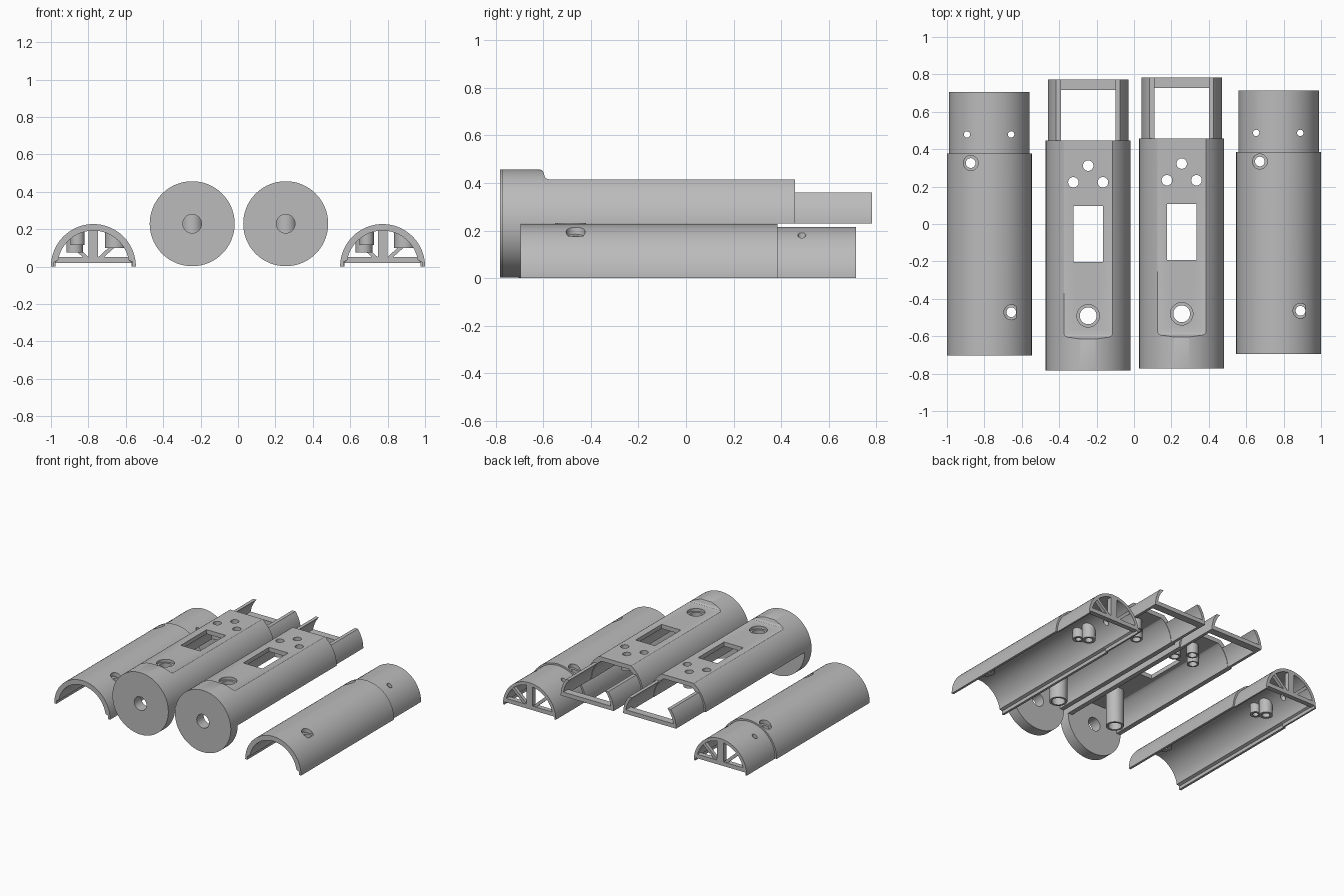
import bpy, bmesh, math
from mathutils import Vector

if "Cube" in bpy.data.objects:
    bpy.data.objects.remove(bpy.data.objects["Cube"])

GREY = bpy.data.materials.new("plastic_grey")
GREY.diffuse_color = (0.5, 0.5, 0.5, 1)
GREY.use_nodes = True
GREY.node_tree.nodes["Principled BSDF"].inputs["Base Color"].default_value = GREY.diffuse_color
R, R_IN, R_STEP = 0.227, 0.192, 0.215   # outer, inner and stepped-down radius
ZC = 0.229                              # height of the tube axis


def prism(name, pts, lo, hi, axis="y", at=(0, 0, 0)):
    """Extrude a 2D outline along y (outline x,z), x (outline y,z) or z (outline x,y)."""
    put = {"y": lambda a, b, t: (a, t, b), "x": lambda a, b, t: (t, a, b),
           "z": lambda a, b, t: (a, b, t)}[axis]
    bm = bmesh.new()
    rings = [[bm.verts.new(Vector(put(a, b, t)) + Vector(at)) for a, b in pts] for t in (lo, hi)]
    n = len(pts)
    bm.faces.new(rings[0])
    bm.faces.new(rings[1][::-1])
    for i in range(n):
        j = (i + 1) % n
        bm.faces.new((rings[0][i], rings[1][i], rings[1][j], rings[0][j]))
    bmesh.ops.recalc_face_normals(bm, faces=bm.faces)
    me = bpy.data.meshes.new(name)
    bm.to_mesh(me)
    bm.free()
    me.materials.append(GREY)
    ob = bpy.data.objects.new(name, me)
    bpy.context.collection.objects.link(ob)
    return ob


def arc(r, a0=0, a1=180, n=56):
    return [(r * math.cos(math.radians(a0 + (a1 - a0) * i / n)),
             r * math.sin(math.radians(a0 + (a1 - a0) * i / n))) for i in range(n + 1)]


def circle(r, n=32):
    return arc(r, 0, 360, n)[:-1]


def box(name, x0, x1, y0, y1, z0, z1, at):
    return prism(name, [(x0, z0), (x1, z0), (x1, z1), (x0, z1)], y0, y1, "y", at)


def drill(name, x, y, r, z0, z1, at):
    return prism(name, [(x + a, y + b) for a, b in circle(r)], z0, z1, "z", at)


def boolean(ob, tools, op="DIFFERENCE"):
    """Apply boolean tools to a part and remove the tools."""
    for t in tools:
        m = ob.modifiers.new("cut", "BOOLEAN")
        m.operation, m.object, m.solver = op, t, "EXACT"
        deps = bpy.context.evaluated_depsgraph_get()
        me = bpy.data.meshes.new_from_object(ob.evaluated_get(deps))
        ob.modifiers.clear()
        ob.data = me
        bpy.data.objects.remove(t)
    return ob


def boss(name, x, y, r, bore, z0, at, core):
    """Hollow screw post trimmed to the underside of its shell."""
    ob = drill(name, x, y, r, z0, 0.3, at)
    boolean(ob, [prism("core", core, -0.75, 0.7, "y", at)], "INTERSECT")
    return boolean(ob, [drill("bore", x, y, bore, -0.5, 0.6, at)])


def shell_outline(r, r_in):
    """Half ring with a thinned lip along each lower edge."""
    lip = 0.21 if r > 0.22 else 0.203
    inner = [p for p in arc(r_in) if p[1] > 0.025][::-1]
    return arc(r) + [(-lip, 0), (-lip, 0.025)] + inner + [(lip, 0.025), (lip, 0)]


def cover(side, at):
    # Main half shell and narrower plug end
    main = prism(side + "_cover", shell_outline(R, R_IN), -0.70, 0.38, "y", at)
    plug = prism(side + "_cover_plug", shell_outline(R_STEP, R_IN), 0.38, 0.71, "y", at)
    for x, y in ((-0.10, 0.33), (0.117, -0.468)):
        boolean(main, [drill("hole", x, y, 0.026, -0.1, 0.4, at),
                       drill("counterbore", x, y, 0.04, 0.175, 0.4, at)])
    boolean(plug, [drill("hole", x, 0.483, 0.017, 0.1, 0.4, at) for x in (-0.12, 0.116)])
    # Screw posts
    core = arc(0.2)
    boss(side + "_rear_post", -0.10, 0.33, 0.045, 0.026, 0.075, at, core)
    boss(side + "_rear_pin", -0.085, 0.24, 0.038, 0.02, 0.115, at, core)
    boss(side + "_front_post", 0.117, -0.468, 0.055, 0.026, 0.10, at, core)
    # End frame: cross bar, centre post and two diagonal struts
    box(side + "_end_bar", -0.203, 0.203, 0.675, 0.71, 0.02, 0.05, at)
    box(side + "_end_post", -0.025, 0.025, 0.675, 0.71, 0.05, 0.2, at)
    for s in (-1, 1):
        prism(side + "_end_strut", [(s * 0.02, 0.045), (s * 0.05, 0.045), (s * 0.148, 0.133),
                                    (s * 0.132, 0.148)], 0.68, 0.705, "y", at)
    return main


def tube(side, at):
    # Half tube body, flattened on top behind a raised collar
    body = prism(side + "_body", arc(R), -0.78, 0.45, "y", at)
    step = [(-0.622, 0.24), (-0.622, 0.2275), (-0.612, 0.2235), (-0.606, 0.212), (-0.603, 0.199),
            (-0.596, 0.19), (-0.585, 0.186), (0.5, 0.186), (0.5, 0.24)]
    boolean(body, [prism("flat", step, -0.3, 0.3, "x", at)])
    hollow = [(0.192, -0.05)] + [(x, min(z, 0.155)) for x, z in arc(R_IN)] + [(-0.192, -0.05)]
    boolean(body, [prism("hollow", hollow, -0.70, 0.5, "y", at),
                   box("window", -0.078, 0.078, -0.20, 0.10, 0.05, 0.4, at)])
    # Round end cap with an axial hole
    cap = prism(side + "_end_cap", arc(R, -180, 0) , -0.78, -0.70, "y", at)
    axial = lambda: prism("axial", circle(0.05), -0.9, -0.65, "y", at)
    boolean(cap, [axial()])
    # Button hole, indicator holes and their posts
    leds = ((-0.079, 0.226), (0.079, 0.226), (0, 0.315))
    boolean(body, [axial(), drill("button", 0, -0.488, 0.045, 0.0, 0.4, at),
                   drill("counterbore", 0, -0.488, 0.06, 0.165, 0.4, at)]
            + [drill("led", x, y, 0.028, 0.0, 0.4, at) for x, y in leds])
    core = [(0.2, -0.2)] + [(x, min(z, 0.158)) for x, z in arc(0.2)] + [(-0.2, -0.2)]
    boss(side + "_button_post", 0, -0.488, 0.06, 0.045, -0.11, at, core)
    for x, y in leds:
        boss(side + "_indicator_post", x, y, 0.04, 0.028, 0.08, at, core)
    # Rear side rails and cross bar
    for a in (0, 1):
        outer = [p for p in arc(R_STEP, 0, 37.2, 14)]
        inner = [p for p in arc(0.195, 0, 41.8, 14)][::-1]
        s = 1 - 2 * a
        prism(side + "_rail", [(s * x, z) for x, z in outer + inner], 0.40, 0.775, "y", at)
    box(side + "_rail_bar", -0.2, 0.2, 0.72, 0.775, 0.0, 0.03, at)


cover("left", (-0.773, -0.004, 0))
cover("right", (0.773, 0.004, 0))
tube("left_tube", (-0.245, -0.003, ZC))
tube("right_tube", (0.255, 0.008, ZC))

# Smooth the round walls, keep the edges crisp
for ob in bpy.context.collection.objects:
    ob.select_set(True)
    bpy.context.view_layer.objects.active = ob
bpy.ops.object.shade_smooth_by_angle(angle=math.radians(25))
